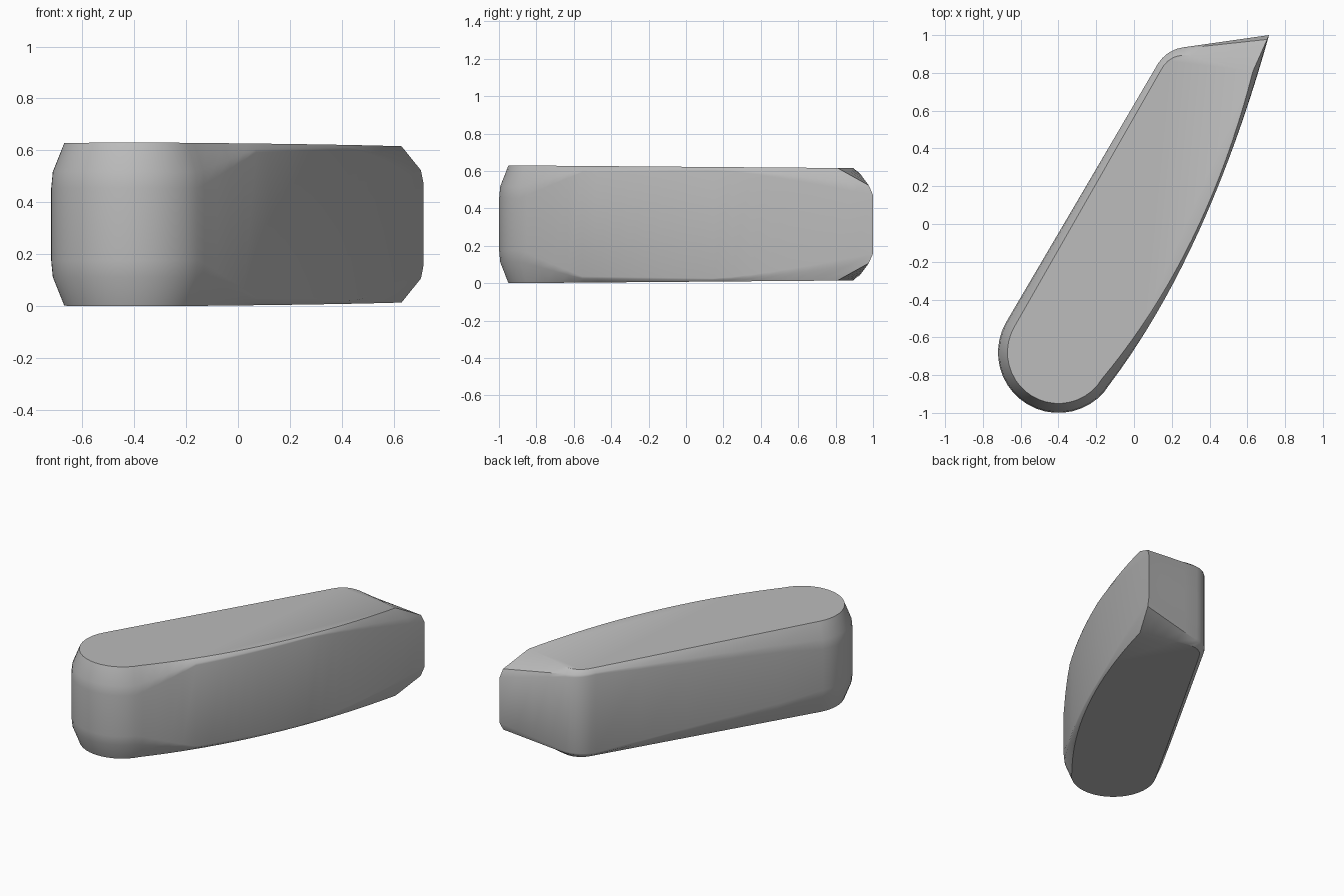
import bpy, bmesh, math
from mathutils import Vector

cube = bpy.data.objects.get("Cube")
if cube:
    bpy.data.objects.remove(cube)

HEIGHT = 0.63
MID = HEIGHT / 2


def bezier(a, b, c, t):
    a, b, c = Vector(a), Vector(b), Vector(c)
    return a * (1 - t) ** 2 + b * (2 * t * (1 - t)) + c * t ** 2


def edge_height(t):
    # The bevel is deep at the nose, thin along the side, deep again at the tip
    if t < 0.2:
        return 0.5 + 0.5 * t
    if t < 0.6:
        return 0.6 + 0.02 * (t - 0.2)
    return 0.608 - 0.108 * ((t - 0.6) / 0.4) ** 1.4


# Stations around the plan outline: wall point, cap point, height of the wall edge
stations = []

# Rounded nose
center = Vector((-0.4, -0.68))
SEGMENTS = 20
for i in range(SEGMENTS):
    angle = math.radians(150 + 178 * i / SEGMENTS)
    ray = Vector((math.cos(angle), math.sin(angle)))
    stations.append((center + ray * 0.32, center + ray * 0.27, 0.49))

# Curved side running to the pointed tip
SIDE_STEPS = 20
for i in range(SIDE_STEPS + 1):
    t = i / SIDE_STEPS
    wall = bezier((-0.13, -0.85), (0.39, -0.16), (0.715, 1.0), t)
    cap = bezier((-0.17, -0.82), (0.385, -0.155), (0.63, 0.81), t)
    stations.append((wall, cap, edge_height(t)))

# Back end and its rounded corner
for i in range(1, 4):
    t = i / 4
    wall = Vector((0.715, 1.0)).lerp(Vector((0.26, 0.935)), t)
    cap = Vector((0.63, 0.81)).lerp(Vector((0.3, 0.89)), t)
    stations.append((wall, cap, 0.5 + 0.08 * t))
CORNER_STEPS = 6
for i in range(CORNER_STEPS + 1):
    t = i / CORNER_STEPS
    wall = bezier((0.26, 0.935), (0.16, 0.92), (0.11, 0.82), t)
    cap = bezier((0.3, 0.89), (0.19, 0.91), (0.14, 0.81), t)
    stations.append((wall, cap, 0.58 + 0.01 * t))

# Straight side back to the nose
for i in range(1, 5):
    t = i / 5
    wall = Vector((0.11, 0.82)).lerp(Vector((-0.677, -0.52)), t)
    cap = Vector((0.14, 0.81)).lerp(Vector((-0.634, -0.545)), t)
    stations.append((wall, cap, 0.59 - 0.09 * t))

# Upper half rings: wall, softened edge, cap
wall_ring, soft_ring, cap_ring = [], [], []
for wall, cap, edge in stations:
    top = HEIGHT - 0.008 * (cap.y + 0.95)
    drop = top - edge
    wall_ring.append((wall.x, wall.y, edge - 0.25 * drop))
    soft = wall.lerp(cap, 0.12)
    soft_ring.append((soft.x, soft.y, edge + 0.2 * drop))
    cap_ring.append((cap.x, cap.y, top))


def mirrored(ring):
    return [(x, y, 2 * MID - z) for x, y, z in ring]


rings = [mirrored(cap_ring), mirrored(soft_ring), mirrored(wall_ring),
         wall_ring, soft_ring, cap_ring]

# Skin the rings and close both caps
bm = bmesh.new()
loops = [[bm.verts.new(p) for p in ring] for ring in rings]
count = len(stations)
for low, high in zip(loops, loops[1:]):
    for i in range(count):
        j = (i + 1) % count
        bm.faces.new((low[i], low[j], high[j], high[i]))
bm.faces.new(loops[-1])
bm.faces.new(loops[0][::-1])
bmesh.ops.recalc_face_normals(bm, faces=bm.faces)

mesh = bpy.data.meshes.new("blade_block")
bm.to_mesh(mesh)
bm.free()
block = bpy.data.objects.new("blade_block", mesh)
bpy.context.collection.objects.link(block)

# Plain grey finish
grey = bpy.data.materials.new("plain_grey")
grey.use_nodes = True
color = (0.5, 0.5, 0.5, 1)
grey.diffuse_color = color
grey.node_tree.nodes["Principled BSDF"].inputs["Base Color"].default_value = color
mesh.materials.append(grey)

bpy.ops.object.select_all(action='DESELECT')
block.select_set(True)
bpy.context.view_layer.objects.active = block
bpy.ops.object.shade_smooth_by_angle(angle=math.radians(35))
